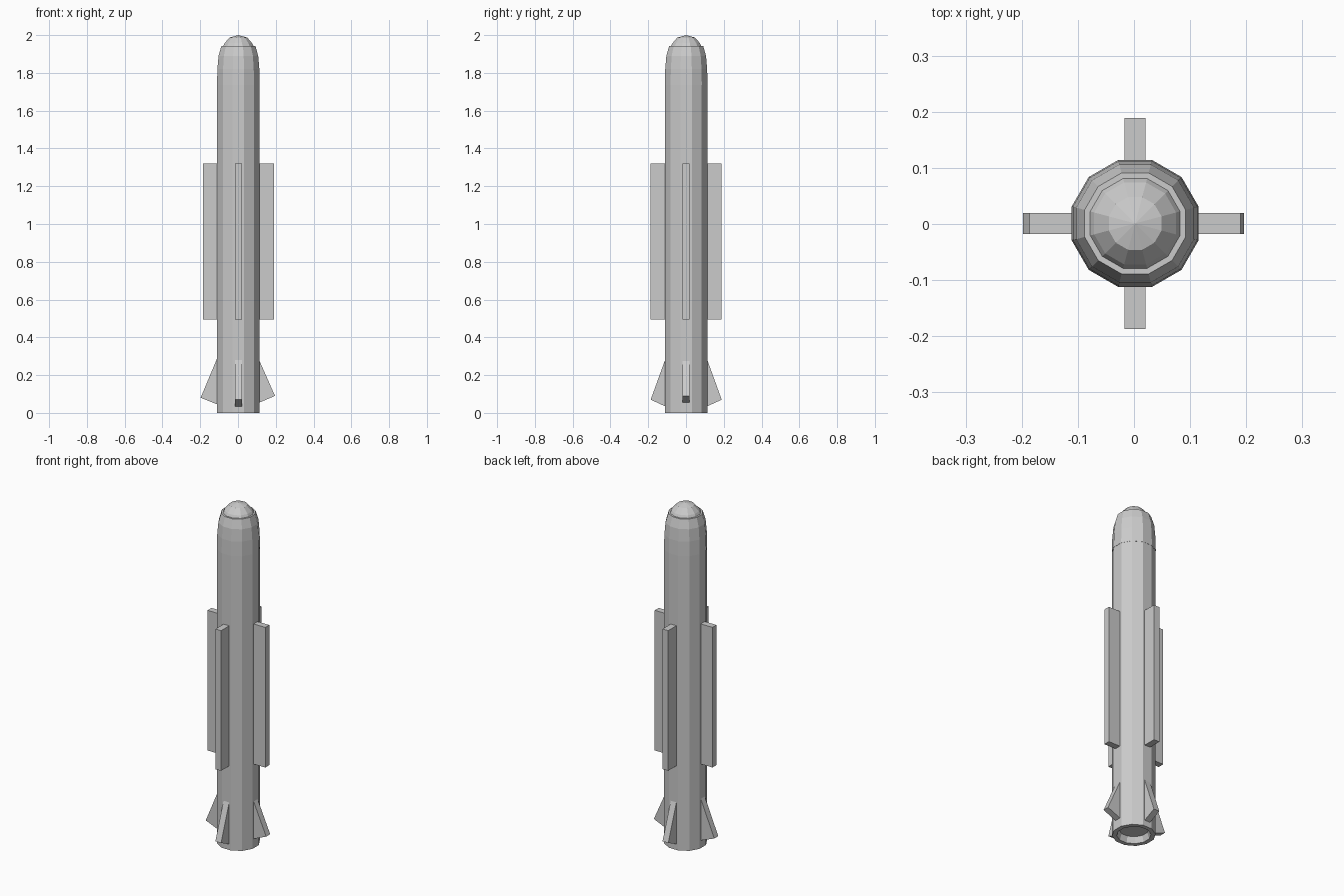
import bpy, bmesh
from math import pi, cos, sin
from mathutils import Matrix

if "Cube" in bpy.data.objects:
    bpy.data.objects.remove(bpy.data.objects["Cube"])

AXIS = (0.002, 0.001)   # body axis in plan
SIDES = 12


def finish(bm, name):
    bmesh.ops.remove_doubles(bm, verts=bm.verts, dist=1e-5)
    bmesh.ops.recalc_face_normals(bm, faces=bm.faces)
    mesh = bpy.data.meshes.new(name)
    bm.to_mesh(mesh)
    bm.free()
    obj = bpy.data.objects.new(name, mesh)
    obj.location = (*AXIS, 0)
    bpy.context.collection.objects.link(obj)
    return obj


def lathe(name, profile):
    """Spin (flat radius, z) points into a faceted solid with flats facing the axes."""
    bm = bmesh.new()
    k = 1 / cos(pi / SIDES)
    rings = []
    for r, z in profile:
        angles = [pi / SIDES + 2 * pi * i / SIDES for i in range(SIDES)]
        rings.append([bm.verts.new((r * k * cos(a), r * k * sin(a), z)) for a in angles]
                     if r > 0 else [bm.verts.new((0, 0, z))] * SIDES)
    for a, b in zip(rings, rings[1:]):
        for i in range(SIDES):
            j = (i + 1) % SIDES
            bm.faces.new(list(dict.fromkeys((a[i], a[j], b[j], b[i]))))
    return finish(bm, name)


def fin(name, outline, thickness, angle):
    """Extrude an (r, z) outline and turn it about the body axis."""
    bm = bmesh.new()
    face = bm.faces.new([bm.verts.new((r, -thickness / 2, z)) for r, z in outline])
    ext = bmesh.ops.extrude_face_region(bm, geom=[face])
    verts = [v for v in ext["geom"] if isinstance(v, bmesh.types.BMVert)]
    bmesh.ops.translate(bm, verts=verts, vec=(0, thickness, 0))
    bmesh.ops.rotate(bm, verts=bm.verts, matrix=Matrix.Rotation(angle, 3, 'Z'))
    return finish(bm, name)


# Tube with recessed exhaust at the bottom
lathe("body_tube", [(0, 0.035), (0.076, 0.035), (0.088, 0), (0.112, 0),
                    (0.112, 1.75), (0, 1.75)])
# Nose shell and seeker dome
lathe("nose_shell", [(0, 1.735), (0.113, 1.735), (0.111, 1.82), (0.105, 1.89),
                     (0.09, 1.943), (0.084, 1.943), (0, 1.943)])
lathe("seeker_dome", [(0, 1.93), (0.084, 1.935), (0.073, 1.957), (0.047, 1.987), (0, 2.0)])

# Four long wings and four triangular tail fins
WING = [(0.10, 0.495), (0.188, 0.495), (0.188, 1.32), (0.10, 1.32)]
TAILS = [(0.194, 0.09, 0.275), (0.188, 0.07, 0.28), (0.2, 0.08, 0.29), (0.188, 0.07, 0.28)]
for i, (tip, tip_z, top_z) in enumerate(TAILS):
    fin(f"wing_{i + 1}", WING, 0.037, i * pi / 2)
    fin(f"tail_fin_{i + 1}",
        [(0.10, tip_z - 0.04), (0.112, tip_z - 0.035), (tip, tip_z), (0.112, top_z), (0.10, top_z + 0.01)],
        0.037, i * pi / 2)
